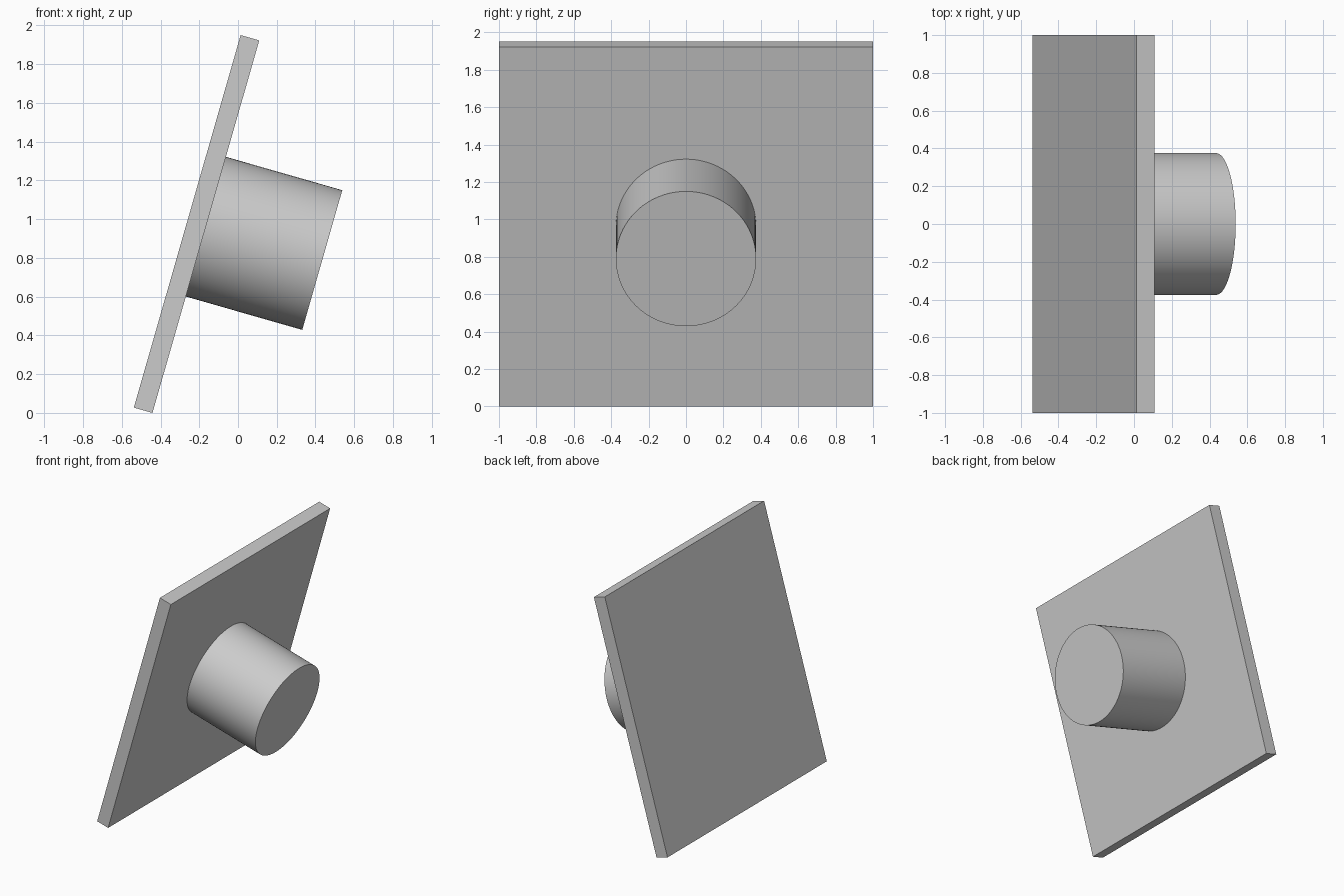
import bpy
import math
from mathutils import Matrix

cube = bpy.data.objects.get("Cube")
if cube:
    bpy.data.objects.remove(cube, do_unlink=True)

TILT = math.radians(16)
THICK = 0.1
RADIUS = 0.375
REACH = 0.675  # plate centre to the free end of the boss

grey = bpy.data.materials.new("plain_grey")
grey.use_nodes = True
colour = (0.6, 0.6, 0.6, 1)
grey.diffuse_color = colour
grey.node_tree.nodes["Principled BSDF"].inputs["Base Color"].default_value = colour

# Shared tilted frame: local x is the plate normal, local z runs up the plate
frame = Matrix.Translation((-0.214, 0, 0.975)) @ Matrix.Rotation(TILT, 4, 'Y')


def finish(name, local):
    obj = bpy.context.object
    obj.name = name
    obj.data.name = name
    obj.data.transform(local)
    obj.matrix_world = frame
    obj.data.materials.append(grey)
    return obj


# Square leaning plate
bpy.ops.mesh.primitive_cube_add(size=1)
finish("plate", Matrix.Diagonal((THICK, 2, 2, 1)))

# Round boss standing out from the plate
length = REACH - THICK / 2
bpy.ops.mesh.primitive_cylinder_add(vertices=96, radius=RADIUS, depth=length)
finish("round_boss", Matrix.Translation((THICK / 2 + length / 2, 0, 0))
       @ Matrix.Rotation(math.pi / 2, 4, 'Y'))
bpy.ops.object.shade_smooth_by_angle(angle=math.radians(30))
